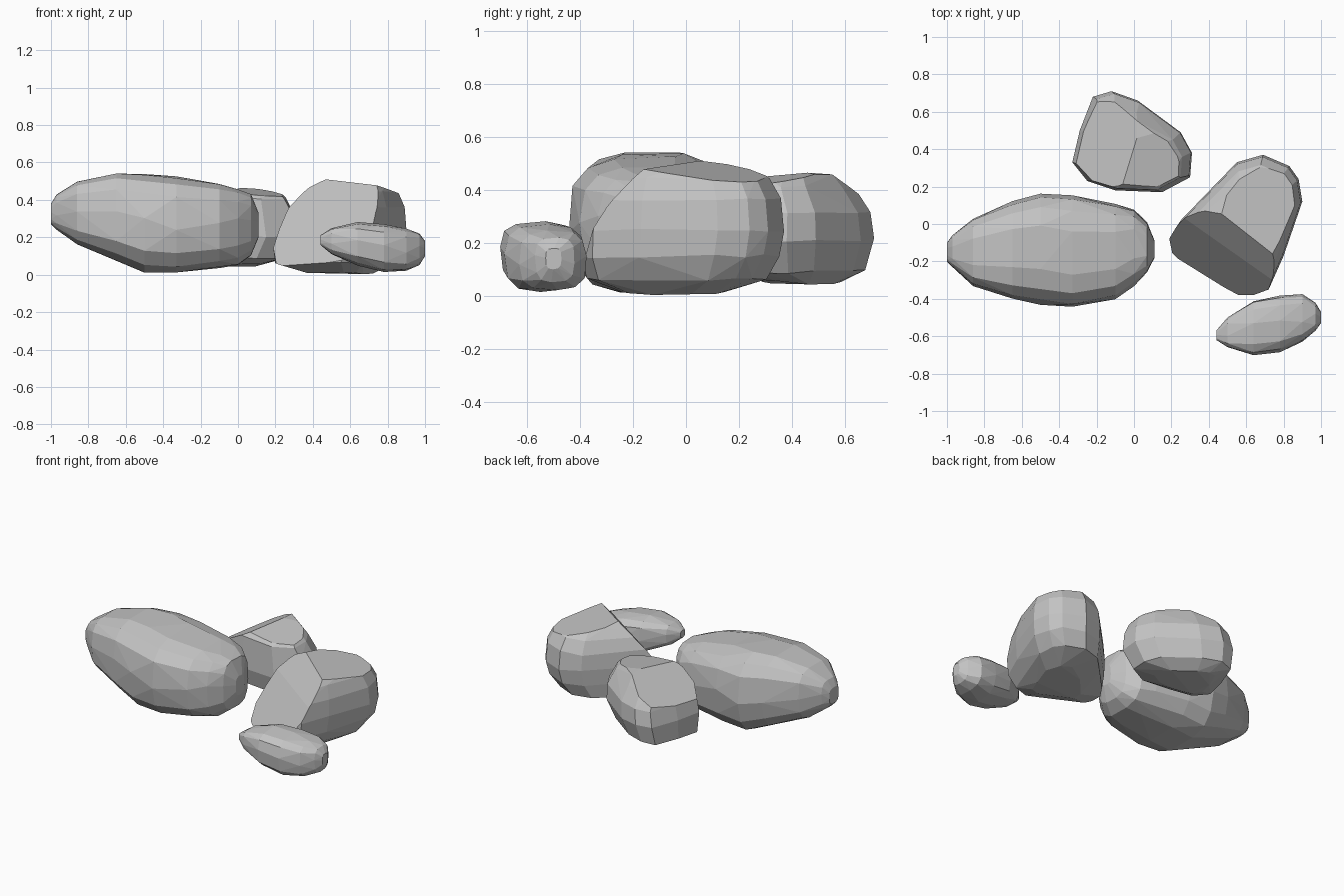
import bpy, bmesh, math, random
from mathutils import Vector

cube = bpy.data.objects.get("Cube")
if cube:
    bpy.data.objects.remove(cube)

random.seed(4)

GREY = (0.55, 0.55, 0.55, 1)
stone = bpy.data.materials.new("stone_grey")
stone.use_nodes = True
stone.diffuse_color = GREY
stone.node_tree.nodes["Principled BSDF"].inputs["Base Color"].default_value = GREY


def make_rock(name, points, chisels=()):
    """Wrap points in a faceted hull, then slice flat faces off it."""
    bm = bmesh.new()
    for p in points:
        bm.verts.new(p)
    hull = bmesh.ops.convex_hull(bm, input=bm.verts[:])
    junk = {g for g in hull["geom_interior"] + hull["geom_unused"]
            if isinstance(g, bmesh.types.BMVert)}
    bmesh.ops.delete(bm, geom=list(junk), context="VERTS")
    for co, normal in chisels:
        bmesh.ops.bisect_plane(bm, geom=bm.verts[:] + bm.edges[:] + bm.faces[:],
                               plane_co=co, plane_no=normal, clear_outer=True)
        rim = [e for e in bm.edges if e.is_boundary]
        if rim:
            bmesh.ops.holes_fill(bm, edges=rim)
    bmesh.ops.dissolve_limit(bm, angle_limit=math.radians(3),
                             verts=bm.verts[:], edges=bm.edges[:])
    bmesh.ops.recalc_face_normals(bm, faces=bm.faces[:])
    mesh = bpy.data.meshes.new(name)
    bm.to_mesh(mesh)
    bm.free()
    mesh.materials.append(stone)
    bpy.context.collection.objects.link(bpy.data.objects.new(name, mesh))


def power(v, e):
    return math.copysign(abs(v) ** e, v)


def long_points(stations, sides, wobble):
    """Sections along x, boxy above and rounder below: x, y low, y high, z low, z high."""
    pts = []
    for x, y0, y1, z0, z1 in stations:
        turn = random.uniform(-0.1, 0.1)
        for i in range(sides):
            a = math.tau * i / sides + turn
            e = 0.62 if math.sin(a) > 0 else 0.69
            r = 1 + random.uniform(-wobble, wobble)
            pts.append(Vector((x,
                               (y0 + y1) / 2 + (y1 - y0) / 2 * r * power(math.cos(a), e),
                               (z0 + z1) / 2 + (z1 - z0) / 2 * r * power(math.sin(a), e))))
    return pts


def stacked_points(outline, centre, levels):
    """Plan outline repeated at levels: z, scale, x shift, y shift."""
    c = Vector(centre)
    pts = []
    for z, s, dx, dy in levels:
        for p in outline:
            q = c + (Vector(p) - c) * s
            pts.append(Vector((q.x + dx, q.y + dy, z + random.uniform(-0.008, 0.008))))
    return pts


# Large long boulder
make_rock("large_boulder", long_points([
    (-1.0, -0.2, -0.1, 0.27, 0.38), (-0.97, -0.23, -0.06, 0.24, 0.43),
    (-0.86, -0.33, 0.03, 0.16, 0.5), (-0.65, -0.4, 0.12, 0.07, 0.545),
    (-0.5, -0.43, 0.16, 0.005, 0.54), (-0.33, -0.44, 0.15, 0.01, 0.525),
    (-0.1, -0.4, 0.11, 0.035, 0.49), (0.0, -0.33, 0.08, 0.05, 0.46),
    (0.07, -0.26, 0.01, 0.1, 0.43), (0.11, -0.18, -0.09, 0.2, 0.33)], 14, 0.015))

# Small long stone
make_rock("small_stone", long_points([
    (0.44, -0.62, -0.57, 0.16, 0.21), (0.5, -0.66, -0.5, 0.11, 0.25),
    (0.64, -0.7, -0.41, 0.05, 0.28), (0.78, -0.685, -0.385, 0.015, 0.27),
    (0.9, -0.63, -0.375, 0.02, 0.245), (0.97, -0.57, -0.42, 0.05, 0.22),
    (1.0, -0.53, -0.47, 0.1, 0.18)], 12, 0.02))

# Chunky boulder: broad sloping front face, bevel above it, tilted top
make_rock("split_boulder", stacked_points(
    [(0.19, -0.07), (0.2, -0.2), (0.59, -0.4), (0.72, -0.35), (0.8, -0.17),
     (0.9, 0.12), (0.88, 0.24), (0.83, 0.31), (0.69, 0.37), (0.55, 0.33),
     (0.42, 0.2), (0.25, 0.02)],
    (0.6, -0.02),
    [(0.01, 0.5, -0.03, -0.03), (0.06, 0.88, -0.04, -0.02), (0.15, 0.98, -0.01, -0.01),
     (0.25, 1.0, 0, 0), (0.36, 0.97, 0, 0), (0.44, 0.86, 0, 0), (0.51, 0.66, 0, 0)]),
    [((0.55, -0.13, 0.39), (-0.56, -0.83, 0.65)),
     ((0.55, -0.1, 0.41), (-0.5, -0.75, 0.75)),
     ((0.5, -0.02, 0.51), (0.18, 0.08, 1)),
     ((0.45, 0.1, 0.49), (-0.45, 0.25, 1))])

# Back boulder: ridged top falling to the side, steep front, sharp outer base
make_rock("back_boulder", stacked_points(
    [(-0.33, 0.33), (-0.29, 0.5), (-0.22, 0.68), (-0.12, 0.71), (0.02, 0.66),
     (0.25, 0.49), (0.31, 0.38), (0.3, 0.25), (0.15, 0.17), (-0.1, 0.18),
     (-0.25, 0.23)],
    (-0.02, 0.43),
    [(0.05, 0.55, -0.04, 0), (0.09, 0.88, -0.03, 0), (0.21, 1.0, 0, 0),
     (0.31, 0.95, 0.01, 0), (0.41, 0.84, 0, -0.03), (0.46, 0.66, 0.01, -0.03)]),
    [((0.22, 0.5, 0.38), (0.6, 0.4, 0.7)),
     ((-0.02, 0.4, 0.45), (-0.55, 0.08, 1)),
     ((0.05, 0.45, 0.46), (0.1, -0.12, 1))])
